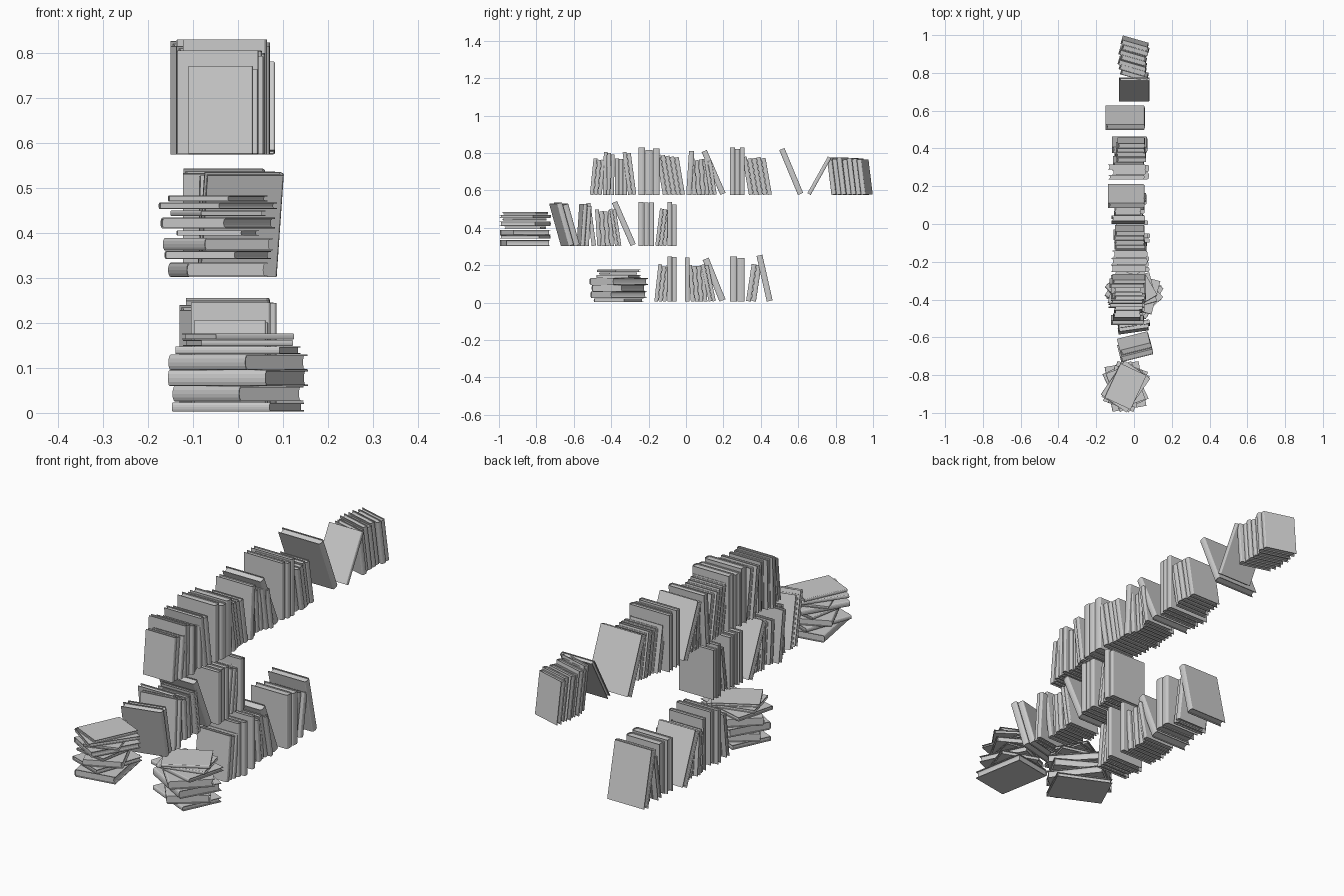
import bpy, bmesh, math, random
from mathutils import Matrix

random.seed(4)


def prism(bm, outline, z0, z1):
    """Extrude a flat xy outline from z0 to z1."""
    lo = [bm.verts.new((x, y, z0)) for x, y in outline]
    hi = [bm.verts.new((x, y, z1)) for x, y in outline]
    bm.faces.new(lo[::-1])
    bm.faces.new(hi)
    n = len(lo)
    for i in range(n):
        j = (i + 1) % n
        bm.faces.new((lo[i], lo[j], hi[j], hi[i]))


def arc(x, half, bulge, n=6):
    """Shallow curve from y=-half to y=+half, bulging along x."""
    return [(x + bulge * math.cos(a), half * math.sin(a))
            for a in [math.pi * (i / n - 0.5) for i in range(n + 1)]]


def book(name, thick, height, depth, matrix):
    """Spine at +x, thickness along y, standing on z=0, centred in x and y."""
    bm = bmesh.new()
    h, b, d = thick / 2, min(0.003, thick * 0.15), depth / 2
    bulge = thick * 0.2
    outer = arc(d - bulge, h, bulge)
    inner = arc(d - bulge, h - b, bulge - b * 0.7)
    # wrapped cover
    prism(bm, [(-d, -h)] + outer + [(-d, h), (-d, h - b)] + inner[::-1] + [(-d, -h + b)], 0, height)
    # page block with hollow fore edge
    fore = arc(-d + 0.005, h - b, bulge * 0.6)
    prism(bm, inner + fore[::-1], 0.005, height - 0.005)
    bmesh.ops.recalc_face_normals(bm, faces=bm.faces)
    me = bpy.data.meshes.new(name)
    bm.to_mesh(me)
    bm.free()
    ob = bpy.data.objects.new(name, me)
    ob.matrix_world = matrix
    bpy.context.collection.objects.link(ob)


def shelf(name, z, runs):
    """Each run: base y start, base y end, count, height, top shift in y, spine x, yaw."""
    for y0, y1, n, height, shift, spine, yaw in runs:
        step = (y1 - y0) / n
        for i in range(n):
            hh = height * (1 if i == 0 else random.uniform(0.94, 1.0))
            depth = hh * random.uniform(0.72, 0.8)
            tilt = math.asin(-shift / height)
            t = step * 0.93 * math.cos(tilt)
            x = spine - depth / 2 + random.uniform(-0.008, 0.008)
            m = (Matrix.Translation((x, y0 + step * (i + 0.5), z + abs(math.sin(tilt)) * t / 2))
                 @ Matrix.Rotation(math.radians(yaw), 4, 'Z') @ Matrix.Rotation(tilt, 4, 'X'))
            book(name, t, hh, depth, m)


def stack(name, x, y, layers):
    """Each layer: bottom z, top z, book height, yaw of the spine."""
    for z0, z1, height, yaw in layers:
        m = (Matrix.Translation((x, y, (z0 + z1) / 2)) @ Matrix.Rotation(math.radians(yaw), 4, 'Z')
             @ Matrix.Rotation(math.pi / 2, 4, 'X') @ Matrix.Translation((0, 0, -height / 2)))
        book(name, z1 - z0, height, height * 0.76, m)


# top row
shelf("top_row_book", 0.575, [
    (-0.515, -0.45, 3, 0.195, 0.02, 0.04, 0),
    (-0.445, -0.385, 3, 0.23, 0.005, 0.05, 0),
    (-0.38, -0.315, 3, 0.195, 0.0, 0.04, 0),
    (-0.31, -0.265, 2, 0.23, -0.03, 0.06, 0),
    (-0.255, -0.14, 3, 0.255, 0.0, 0.065, 0),
    (-0.125, -0.005, 5, 0.215, -0.035, 0.06, 0),
    (0.0, 0.03, 1, 0.235, 0.015, 0.06, 0),
    (0.035, 0.125, 4, 0.195, -0.012, 0.04, 0),
    (0.125, 0.165, 2, 0.195, -0.03, 0.06, 0),
    (0.18, 0.215, 1, 0.25, -0.1, 0.06, 0),
    (0.235, 0.315, 3, 0.255, 0.0, 0.06, 0),
    (0.335, 0.46, 5, 0.205, -0.035, 0.06, 0),
    (0.595, 0.63, 1, 0.26, -0.1, 0.06, 0),
    (0.645, 0.67, 1, 0.225, 0.11, 0.09, 0),
    (0.795, 0.98, 7, 0.2, -0.025, 0.075, -16)])

# middle row
shelf("middle_row_book", 0.302, [
    (-0.65, -0.585, 2, 0.235, -0.065, 0.08, 14),
    (-0.575, -0.53, 2, 0.225, 0.015, 0.08, 8),
    (-0.505, -0.48, 1, 0.23, -0.03, 0.06, 0),
    (-0.475, -0.385, 4, 0.195, -0.012, 0.05, 0),
    (-0.38, -0.345, 2, 0.2, -0.03, 0.06, 0),
    (-0.3, -0.265, 1, 0.25, -0.1, 0.065, 0),
    (-0.255, -0.17, 3, 0.235, 0.0, 0.075, 0),
    (-0.165, -0.105, 3, 0.2, 0.025, 0.06, 0),
    (-0.1, -0.05, 2, 0.235, 0.0, 0.08, 0)])

# bottom row
shelf("bottom_row_book", 0.005, [
    (-0.17, -0.105, 3, 0.2, 0.022, 0.06, 0),
    (-0.1, -0.05, 2, 0.24, 0.0, 0.08, 0),
    (-0.005, 0.02, 1, 0.235, 0.0, 0.07, 0),
    (0.025, 0.115, 4, 0.195, -0.015, 0.05, 0),
    (0.12, 0.16, 2, 0.2, -0.04, 0.06, 0),
    (0.175, 0.215, 1, 0.24, -0.09, 0.06, 0),
    (0.235, 0.315, 2, 0.24, 0.0, 0.075, 0),
    (0.32, 0.375, 2, 0.2, 0.03, 0.06, 0),
    (0.43, 0.465, 1, 0.25, -0.055, 0.075, 0)])

# bottom stack of lying books
stack("bottom_stack_book", 0.0, -0.36, [
    (0.003, 0.023, 0.24, -115), (0.025, 0.06, 0.24, -142), (0.06, 0.095, 0.25, -120),
    (0.095, 0.13, 0.25, -137), (0.131, 0.148, 0.24, -105), (0.149, 0.162, 0.21, -75),
    (0.163, 0.176, 0.2, -60)])

# middle stack of lying books
stack("middle_stack_book", -0.045, -0.86, [
    (0.302, 0.334, 0.24, 190), (0.342, 0.36, 0.225, 160), (0.361, 0.389, 0.22, 205),
    (0.394, 0.406, 0.2, 170), (0.41, 0.434, 0.22, 150), (0.438, 0.45, 0.2, 200),
    (0.453, 0.468, 0.22, 145), (0.47, 0.483, 0.2, 155)])
